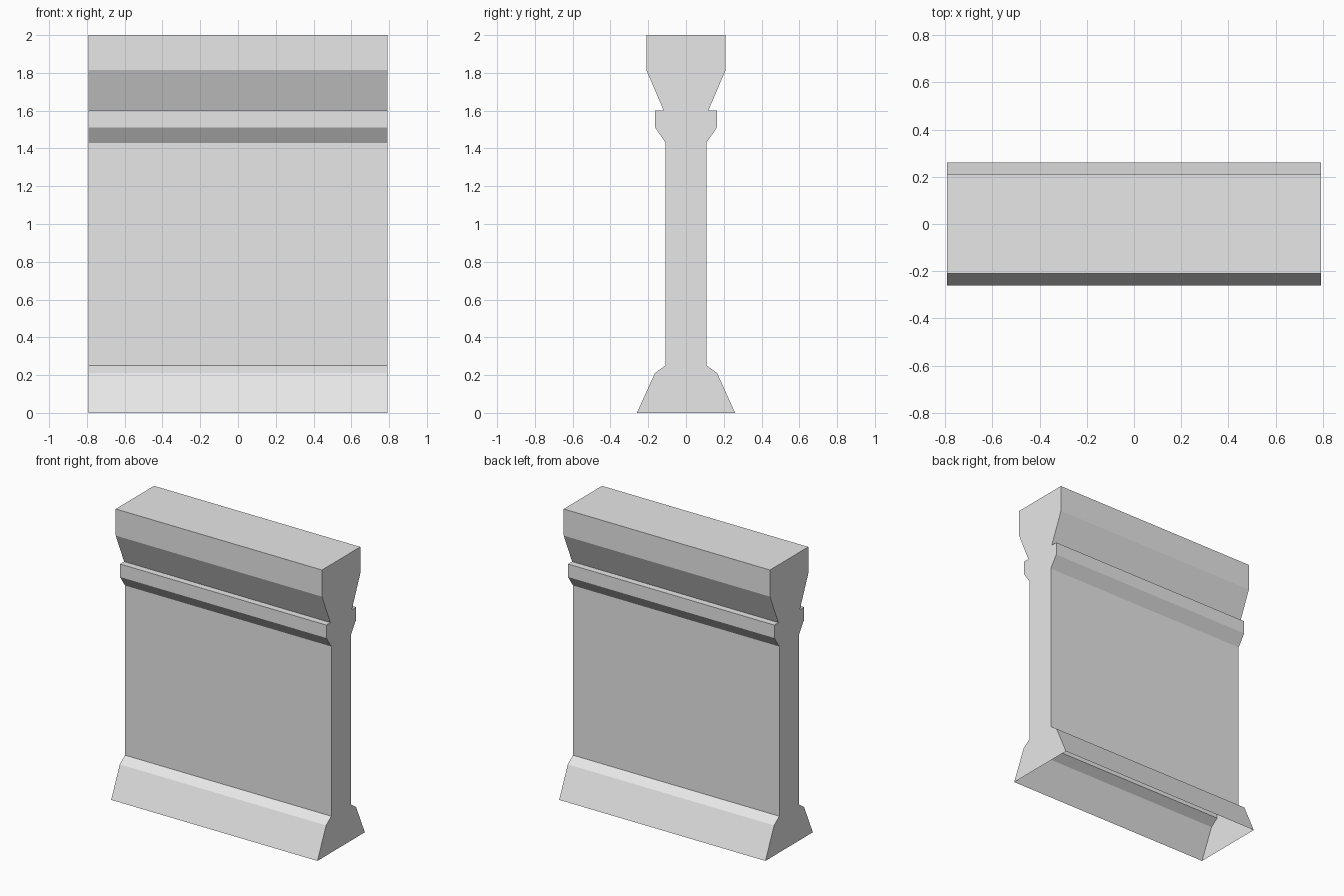
import bpy, bmesh

if "Cube" in bpy.data.objects:
    bpy.data.objects.remove(bpy.data.objects["Cube"])

HALF_LENGTH = 0.792

# Back half of the wall cross-section, from the ground up: (y, z)
half = [(0.26, 0.0), (0.165, 0.21), (0.108, 0.252),    # sloping foot
        (0.108, 1.43), (0.163, 1.51), (0.163, 1.60),   # panel and collar
        (0.118, 1.60), (0.21, 1.815), (0.21, 2.0)]     # flared coping
profile = half + [(-y, z) for y, z in reversed(half)]

stone = bpy.data.materials.new("grey stone")
stone.diffuse_color = (0.8, 0.8, 0.8, 1.0)
stone.use_nodes = True
stone.node_tree.nodes["Principled BSDF"].inputs["Base Color"].default_value = stone.diffuse_color

bm = bmesh.new()
right = [bm.verts.new((HALF_LENGTH, y, z)) for y, z in profile]
left = [bm.verts.new((-HALF_LENGTH, y, z)) for y, z in profile]

# End caps
bm.faces.new(right)
bm.faces.new(list(reversed(left)))

# Long faces; the underside stays open, so the hollow inside shows
for i in range(len(profile) - 1):
    bm.faces.new((right[i], left[i], left[i + 1], right[i + 1]))

mesh = bpy.data.meshes.new("wall_section")
bm.to_mesh(mesh)
bm.free()
mesh.materials.append(stone)
wall = bpy.data.objects.new("wall_section", mesh)
bpy.context.collection.objects.link(wall)
